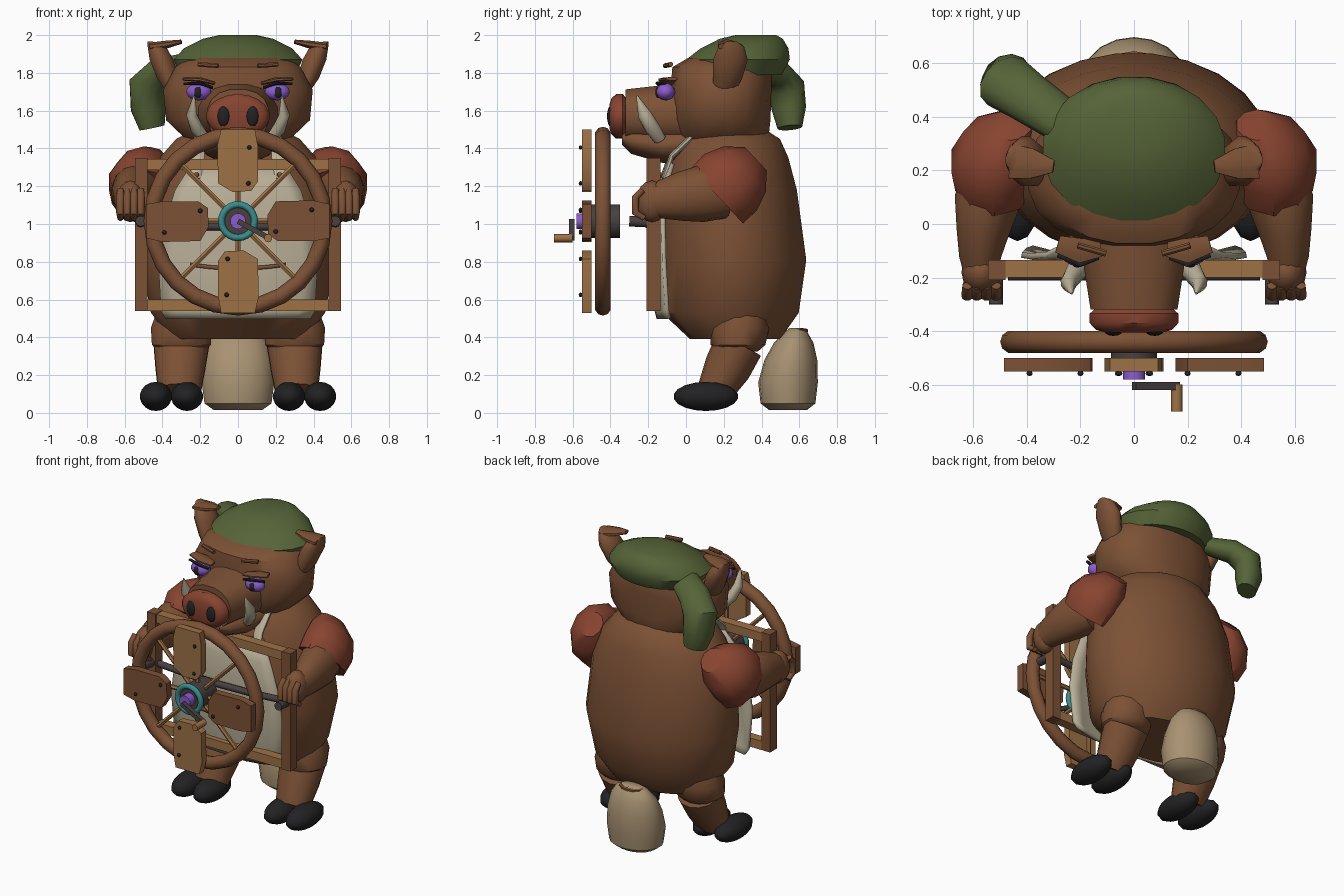
import bpy, bmesh, math
from mathutils import Vector, Matrix

if "Cube" in bpy.data.objects:
    bpy.data.objects.remove(bpy.data.objects["Cube"])

X, Y, Z = Vector((1, 0, 0)), Vector((0, 1, 0)), Vector((0, 0, 1))


def colour(name, *srgb):
    m = bpy.data.materials.new(name)
    m.diffuse_color = [((c / 255 + .055) / 1.055) ** 2.4 for c in srgb] + [1]
    m.use_nodes = True
    m.node_tree.nodes["Principled BSDF"].inputs["Base Color"].default_value = m.diffuse_color
    return m


BROWN = colour("brown hide", 124, 81, 53)
WOOD = colour("light wood", 158, 113, 70)
RED = colour("rust red", 136, 68, 48)
GREEN = colour("olive cloth", 86, 100, 56)
TAN = colour("tan", 168, 146, 114)
CREAM = colour("cream", 186, 176, 152)
BLACK = colour("black", 34, 34, 36)
PURPLE = colour("purple", 140, 92, 205)
TEAL = colour("teal", 58, 140, 140)
METAL = colour("dark metal", 72, 64, 63)


def finish(name, mat, bm, mirror=False):
    bmesh.ops.recalc_face_normals(bm, faces=bm.faces)
    me = bpy.data.meshes.new(name)
    bm.to_mesh(me)
    bm.free()
    me.materials.append(mat)
    ob = bpy.data.objects.new(name, me)
    bpy.context.collection.objects.link(ob)
    if mirror:
        ob.modifiers.new("mirror", 'MIRROR')
    return ob


def loft(name, mat, secs, n=16, ref=Y, fixed=None, power=2, mirror=False):
    """Skin oval sections (x, y, z, radius_a, radius_b) along a path."""
    bm, rings = bmesh.new(), []
    pts = [Vector(s[:3]) for s in secs]
    for i, s in enumerate(secs):
        t = fixed or (pts[min(i + 1, len(pts) - 1)] - pts[max(i - 1, 0)]).normalized()
        u = ref.cross(t).normalized()
        v = t.cross(u)
        ring = []
        for k in range(n):
            a = 2 * math.pi * (k + .5) / n
            c, d = math.cos(a), math.sin(a)
            c = math.copysign(abs(c) ** (2 / power), c)
            d = math.copysign(abs(d) ** (2 / power), d)
            ring.append(bm.verts.new(pts[i] + u * c * s[3] + v * d * s[4]))
        rings.append(ring)
    for r, q in zip(rings, rings[1:]):
        for k in range(n):
            bm.faces.new((r[k], r[(k + 1) % n], q[(k + 1) % n], q[k]))
    bm.faces.new(rings[0])
    bm.faces.new(rings[-1])
    return finish(name, mat, bm, mirror)


def ball(name, mat, loc, rad, u=14, v=9, mirror=False):
    bm = bmesh.new()
    m = Matrix.Translation(loc) @ Matrix.Diagonal((*rad, 1))
    bmesh.ops.create_uvsphere(bm, u_segments=u, v_segments=v, radius=1, matrix=m)
    return finish(name, mat, bm, mirror)


def box(name, mat, lo, hi, mirror=False):
    bm = bmesh.new()
    lo, hi = Vector(lo), Vector(hi)
    bmesh.ops.create_cube(bm, size=1, matrix=Matrix.Translation((lo + hi) / 2) @ Matrix.Diagonal((*(hi - lo), 1)))
    return finish(name, mat, bm, mirror)


def rod(name, mat, a, b, r, n=10, ref=Z, mirror=False):
    return loft(name, mat, [(*a, r, r), (*b, r, r)], n, ref, mirror=mirror)


def ring(name, mat, centre, R, r, n=24, m=10):
    bm, c = bmesh.new(), Vector(centre)
    g = [[bm.verts.new(c + Vector(((R + r * math.cos(q)) * math.cos(p), r * math.sin(q),
          (R + r * math.cos(q)) * math.sin(p)))) for q in [2 * math.pi * j / m for j in range(m)]]
         for p in [2 * math.pi * i / n for i in range(n)]]
    for i in range(n):
        for j in range(m):
            a, b = g[i], g[(i + 1) % n]
            bm.faces.new((a[j], b[j], b[(j + 1) % m], a[(j + 1) % m]))
    return finish(name, mat, bm)


# Barrel body
loft("body", BROWN, [(0, .26, .39, .36, .24), (0, .235, .53, .465, .365), (0, .255, .81, .52, .385),
     (0, .23, 1.18, .49, .36), (0, .235, 1.35, .42, .31), (0, .23, 1.45, .33, .27), (0, .22, 1.52, .2, .17)],
     24, fixed=Z)


# Stiff apron and its band: rows of (z, half width, centre y, edge y)
def sheet(name, mat, rows, thick, sag=0):
    bm, grid = bmesh.new(), []
    for z, w, yc, ye in rows:
        grid.append([bm.verts.new((w * s, yc + (ye - yc) * s * s, z + sag * s * s))
                     for s in [k / 5 - 1 for k in range(11)]])
    for r, q in zip(grid, grid[1:]):
        for k in range(10):
            bm.faces.new((r[k], r[k + 1], q[k + 1], q[k]))
    ob = finish(name, mat, bm)
    mod = ob.modifiers.new("thickness", 'SOLIDIFY')
    mod.thickness, mod.offset = thick, 0


sheet("apron", CREAM, [(.5, .38, -.145, -.09), (.54, .405, -.155, -.1), (.8, .42, -.158, -.115),
      (1.0, .39, -.158, -.12), (1.18, .33, -.15, -.115), (1.32, .24, -.1, -.07)], .022)
sheet("apron_waist_band", BROWN, [(.755, .25, -.175, -.16), (.775, .25, -.175, -.16)], .015, .02)
loft("apron_strap", CREAM, [(.22, -.115, 1.24, .035, .016), (.21, -.075, 1.36, .035, .016),
     (.2, .03, 1.46, .035, .016)], 8, mirror=True)
ball("strap_button", BROWN, (.22, -.13, 1.26), (.014, .012, .014), 8, 6, mirror=True)

# Head, jaw and snout
loft("head", BROWN, [(0, .2, 1.4, .22, .22), (0, .19, 1.46, .29, .25), (0, .185, 1.55, .385, .265),
     (0, .185, 1.71, .4, .27), (0, .19, 1.83, .335, .265), (0, .22, 1.88, .27, .21)], 20, fixed=Z, power=2.3)
loft("snout", BROWN, [(0, .02, 1.58, .23, .17), (0, -.1, 1.58, .2, .16), (0, -.32, 1.575, .165, .14)], 16, Z, -Y, 2.3)
loft("jaw", BROWN, [(0, .02, 1.43, .21, .11), (0, -.12, 1.415, .19, .095), (0, -.29, 1.44, .15, .07),
     (0, -.34, 1.455, .1, .035)], 16, Z, -Y)
loft("nose", RED, [(0, -.31, 1.57, .14, .09), (0, -.335, 1.57, .168, .118), (0, -.37, 1.57, .168, .118),
     (0, -.395, 1.57, .145, .095), (0, -.405, 1.57, .11, .065)], 18, Z, -Y)
ball("nostril", BLACK, (.077, -.4, 1.57), (.034, .018, .054), 12, 8, mirror=True)
loft("tusk", CREAM, [(.175, -.14, 1.45, .03, .035), (.22, -.18, 1.51, .036, .042), (.245, -.22, 1.58, .03, .036),
     (.232, -.26, 1.68, .004, .004)], 10, mirror=True)

# Eyes, lids and brows
ball("eye", PURPLE, (.207, -.108, 1.7), (.068, .05, .046), mirror=True)
ball("pupil", BLACK, (.212, -.148, 1.697), (.021, .015, .03), 10, 6, mirror=True)
loft("eyelash", BLACK, [(.135, -.125, 1.722, .01, .008), (.2, -.15, 1.745, .012, .01),
     (.285, -.115, 1.742, .01, .008)], 8, Z, mirror=True)
loft("eyelid", BROWN, [(.125, -.09, 1.745, .035, .01), (.2, -.1, 1.764, .05, .013),
     (.285, -.075, 1.768, .035, .01)], 8, Z, mirror=True)
rod("brow", BROWN, (.105, -.11, 1.838), (.21, -.08, 1.845), .013, 8, mirror=True)

# Ears with a folded tip
loft("ear", BROWN, [(.34, .2, 1.7, .04, .06), (.37, .22, 1.77, .06, .08), (.405, .235, 1.87, .065, .095),
     (.43, .24, 1.94, .05, .07), (.465, .24, 1.965, .015, .03)], 12, fixed=Z, mirror=True)
loft("ear_fold", BROWN, [(.46, .235, 1.94, .07, .022), (.38, .225, 1.95, .06, .022),
     (.3, .215, 1.965, .025, .012)], 8, Z, mirror=True)

# Cap with drooping tail
loft("cap", GREEN, [(0, .26, 1.79, .31, .25), (0, .275, 1.87, .345, .278), (0, .31, 1.93, .29, .235),
     (0, .345, 1.98, .19, .17), (0, .37, 2.0, .1, .11)], 20, fixed=Z)
loft("cap_tail", GREEN, [(-.26, .38, 1.84, .09, .055), (-.4, .475, 1.805, .1, .075), (-.48, .53, 1.73, .11, .09),
     (-.475, .545, 1.61, .1, .085), (-.455, .55, 1.51, .075, .06)], 12, Vector((-.6, .7, .3)))

# Arms and hands: domed sleeves open toward the forearms
loft("sleeve", RED, [(.52, .165, 1.15, .155, .2), (.525, .235, 1.22, .165, .205), (.5, .31, 1.29, .145, .165),
     (.46, .37, 1.345, .08, .085)], 10, Z, Vector((0, .73, .68)), mirror=True)
loft("forearm", BROWN, [(.51, .2, 1.17, .13, .14), (.55, .08, 1.16, .125, .15), (.565, -.03, 1.145, .1, .13),
     (.575, -.12, 1.13, .08, .105), (.57, -.17, 1.12, .07, .09)], 14, Z, mirror=True)
ball("palm", BROWN, (.57, -.18, 1.12), (.075, .085, .11), 12, 8, mirror=True)
for i in range(4):
    x = .515 + i * .036
    loft("finger_%d" % (i + 1), BROWN, [(x, -.23, 1.18, .018, .018), (x, -.268, 1.14, .02, .022),
         (x, -.268, 1.06, .02, .022), (x, -.22, 1.03, .016, .016)], 10, X, mirror=True)

# Handle bar behind the frame with forward grips
loft("grip_bar", METAL, [(s * .47, -.19, .985 + .02 * s * s, .022, .022) for s in (-1, -.5, 0, .5, 1)], 10, Z)
rod("grip_end", METAL, (.515, -.2, 1.01), (.515, -.3, 1.015), .028, 10, mirror=True)

# Legs and feet
loft("thigh", BROWN, [(.3, .29, .52, .14, .14), (.3, .285, .45, .165, .155), (.3, .275, .36, .16, .145),
     (.3, .27, .325, .12, .11)], 14, fixed=Z, mirror=True)
loft("shin", BROWN, [(.3, .28, .36, .15, .13), (.305, .22, .24, .135, .125), (.31, .15, .11, .115, .095)], 14, mirror=True)
for nm, x in (("inner_hoof", .27), ("outer_hoof", .435)):
    ball(nm, BLACK, (x, .105, .087), (.087, .172, .077), mirror=True)

# Tail tuft and curl
loft("tail_tuft", TAN, [(0, .54, .015, .13, .1), (0, .54, .05, .18, .145), (0, .54, .16, .195, .158),
     (0, .555, .28, .185, .14), (0, .57, .37, .16, .105), (0, .582, .43, .115, .06), (0, .585, .45, .07, .035)],
     18, fixed=Z)
loft("tail_curl", BROWN, [(.08 * math.cos(a), .585 + .05 * math.sin(a), .435, .012, .012)
     for a in [math.pi * i / 6 for i in range(7)]], 6, Z)

# Square timber frame
box("frame_post", BROWN, (.48, -.21, .54), (.545, -.135, 1.35), True)
for nm, z in (("frame_bottom_bar", .54), ("frame_top_bar", 1.285)):
    box(nm, WOOD, (-.48, -.2, z), (.48, -.135, z + .06))

# Wheel, spokes and hub
C = Vector((0, -.44, 1.015))
ring("wheel_rim", BROWN, C, .457, .043)
for i in range(4):
    d = Vector((math.cos(math.pi * i / 4), 0, math.sin(math.pi * i / 4)))
    rod("spoke_%d" % (i + 1), WOOD, C - d * .44, C + d * .44, .015, 6, Y)
rod("hub", METAL, (0, -.35, 1.015), (0, -.525, 1.015), .088, 18)
ring("hub_ring", TEAL, (0, -.53, 1.015), .088, .018)
rod("hub_gem", PURPLE, (0, -.5, 1.015), (0, -.58, 1.015), .042, 12)

# Four paddles: outline runs outward from the hub along the blade
OUTLINE = [(.16, -.07), (.21, -.105), (.4, -.105), (.485, -.09), (.485, .09), (.4, .11), (.2, .105), (.155, .03)]
for i, nm in enumerate(("right", "top", "left", "bottom")):
    d = Vector((round(math.cos(i * math.pi / 2)), 0, round(math.sin(i * math.pi / 2))))
    s = Vector((-d.z, 0, d.x))
    bm = bmesh.new()
    f = bm.faces.new([bm.verts.new(Vector((0, -.55, 1.015)) + d * p + s * q) for p, q in OUTLINE])
    new = bmesh.ops.extrude_face_region(bm, geom=[f])["geom"]
    bmesh.ops.translate(bm, vec=(0, .05, 0), verts=[e for e in new if isinstance(e, bmesh.types.BMVert)])
    finish(nm + "_paddle", WOOD if i % 2 else BROWN, bm)
    for k, (p, q) in enumerate(((.2, -.055), (.39, .06 if i % 2 == 0 else -.06))):
        ball("%s_bolt_%d" % (nm, k + 1), BLACK, Vector((0, -.558, 1.015)) + d * p + s * q, (.012, .01, .012), 8, 6)

# Crank
loft("crank_arm", METAL, [(0, -.605, 1.015, .02, .022), (.165, -.605, .925, .02, .022)], 4, Y)
rod("crank_handle", WOOD, (.16, -.6, .925), (.16, -.7, .925), .022, 10)

bpy.ops.object.select_all(action='SELECT')
bpy.context.view_layer.objects.active = bpy.data.objects["body"]
bpy.ops.object.shade_smooth_by_angle(angle=math.radians(42))
